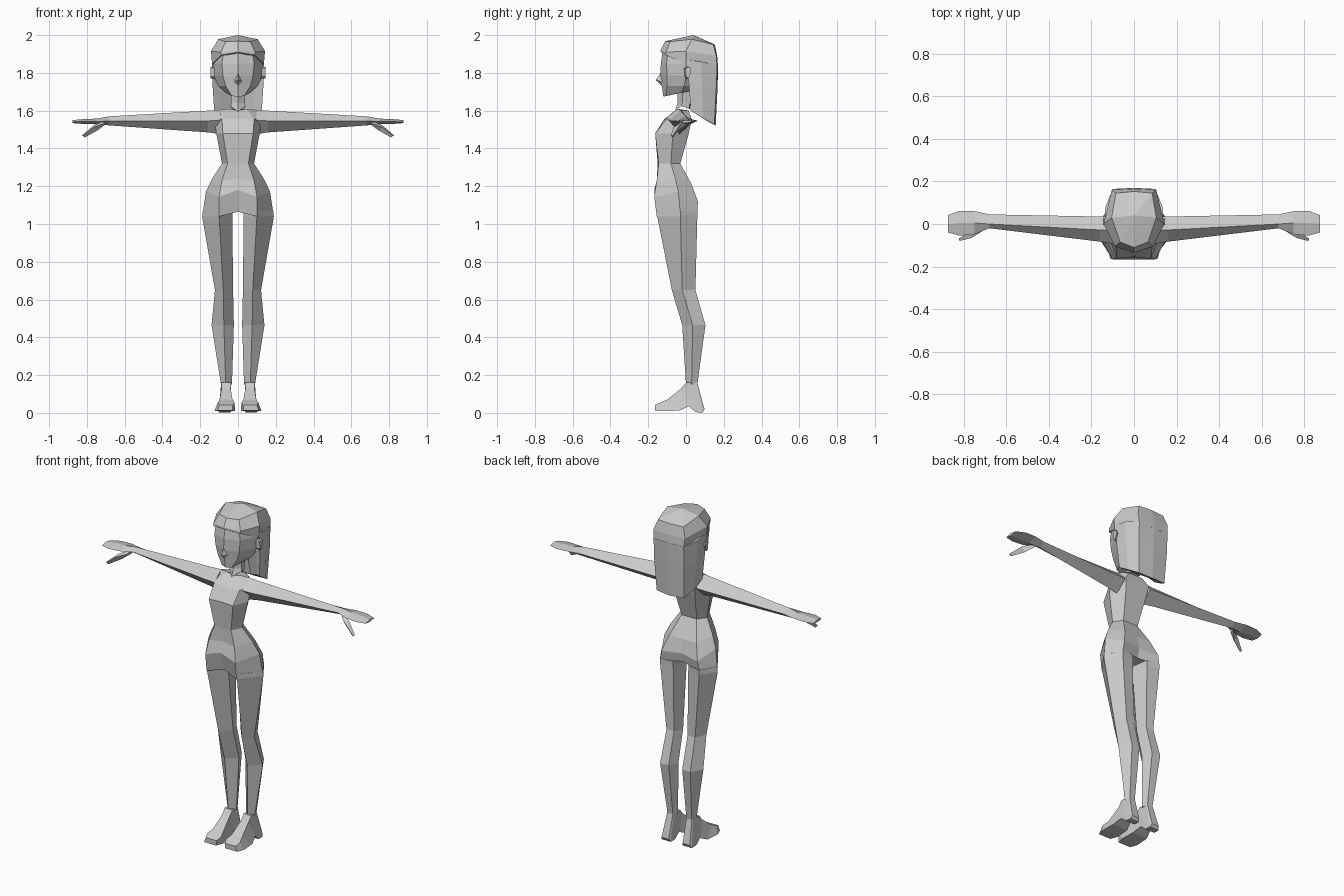
import bpy, bmesh

skin = bpy.data.materials.new("light_grey")
skin.diffuse_color = (0.6, 0.6, 0.6, 1)


def make(name, verts, faces):
    """Create a flat shaded mesh object with outward normals."""
    me = bpy.data.meshes.new(name)
    me.from_pydata(verts, [], faces)
    bm = bmesh.new()
    bm.from_mesh(me)
    bmesh.ops.recalc_face_normals(bm, faces=bm.faces)
    bm.to_mesh(me)
    bm.free()
    me.materials.append(skin)
    ob = bpy.data.objects.new(name, me)
    bpy.context.collection.objects.link(ob)
    return ob


def loft(name, rings, tip=None):
    """Skin a list of equal closed rings and cap both ends."""
    n = len(rings[0])
    verts = [p for r in rings for p in r]
    faces = [(k * n + i, k * n + (i + 1) % n, (k + 1) * n + (i + 1) % n, (k + 1) * n + i)
             for k in range(len(rings) - 1) for i in range(n)]
    last = (len(rings) - 1) * n
    faces.append(tuple(range(n)))
    if tip:
        verts.append(tip)
        faces += [(last + i, last + (i + 1) % n, len(verts) - 1) for i in range(n)]
    else:
        faces.append(tuple(range(last, last + n)))
    return make(name, verts, faces)


def sym(half, z=None):
    """Mirror a half ring (front centre .. back centre) into a full ring."""
    pts = [(p[0], p[1], p[2] if len(p) > 2 else z) for p in half]
    return pts + [(-x, y, h) for x, y, h in pts[-2:0:-1]]


def pair(name, rings):
    """Loft a limb on both sides of the body."""
    for side, s in (("left", 1), ("right", -1)):
        loft(f"{name}_{side}", [[(s * x, y, z) for x, y, z in r] for r in rings])


# Torso from hips to collar
loft("torso", [
    sym([(0, -.13, 1.065), (.10, -.155, 1.04), (.188, -.03, 1.05), (.13, .06, 1.06), (0, .03, 1.075)]),
    sym([(0, -.168, 1.18), (.10, -.168, 1.145), (.17, -.04, 1.17), (.12, .063, 1.12), (0, .045, 1.13)]),
    sym([(0, -.145, 1.24), (.085, -.155, 1.23), (.14, -.055, 1.235), (.09, .03, 1.21), (0, .03, 1.21)]),
    sym([(0, -.15), (.055, -.145), (.085, -.08), (.05, -.03), (0, -.03)], 1.32),
    sym([(0, -.155), (.08, -.163), (.115, -.07), (.07, .015), (0, .015)], 1.48),
    sym([(0, -.115), (.085, -.105), (.125, -.045), (.08, .03), (0, .03)], 1.555),
    sym([(0, -.05, 1.60), (.045, -.045, 1.61), (.10, -.03, 1.603), (.045, .015, 1.60), (0, .015, 1.60)]),
])

# Neck
loft("neck", [
    sym([(0, -.06, 1.595), (.04, -.025, 1.625), (.03, .015, 1.61), (0, .02, 1.61)]),
    sym([(0, -.045), (.036, -.02), (.03, .02), (0, .025)], 1.64),
    sym([(0, -.045), (.04, -.015), (.03, .025), (0, .03)], 1.72),
])

# Head, chin to forehead
loft("head", [
    sym([(0, -.12, 1.675), (.032, -.108, 1.677), (.065, -.025, 1.695), (.04, .05, 1.71), (0, .05, 1.71)]),
    sym([(0, -.128), (.065, -.10), (.105, -.01), (.07, .08), (0, .09)], 1.73),
    sym([(0, -.137), (.08, -.10), (.128, 0), (.085, .10), (0, .12)], 1.785),
    sym([(0, -.133), (.085, -.103), (.131, 0), (.09, .11), (0, .13)], 1.85),
    sym([(0, -.122), (.075, -.095), (.122, 0), (.08, .10), (0, .12)], 1.925),
])

# Nose
make("nose", [(0, -.134, 1.80), (.02, -.126, 1.752), (0, -.127, 1.73), (-.02, -.126, 1.752), (0, -.16, 1.763)],
     [(0, 1, 4), (1, 2, 4), (2, 3, 4), (3, 0, 4), (0, 3, 2, 1)])

# Ears
ear = [(-.012, 1.825), (.012, 1.832), (.02, 1.81), (.005, 1.77), (-.008, 1.78)]
pair("ear", [[(.12, y, z) for y, z in ear], [(.146, y + .008, z) for y, z in ear]])

# Hair cap with fringe, closed by a crown point
loft("hair_cap", [
    sym([(0, -.133, 1.91), (.088, -.108, 1.895), (.137, 0, 1.845), (.10, .165, 1.83), (0, .17, 1.83)]),
    sym([(0, -.135, 1.92), (.09, -.105, 1.91), (.143, 0, 1.915), (.105, .16, 1.89), (0, .165, 1.89)]),
    sym([(0, -.11, 1.968), (.065, -.085, 1.965), (.105, .03, 1.978), (.085, .145, 1.95), (0, .153, 1.95)]),
], tip=(0, .04, 2.0))

# Long hair hanging behind the head, hollow towards the neck
loft("long_hair", [
    sym([(0, .08, 1.86), (.10, .03, 1.87), (.138, .0, 1.87), (.135, .08, 1.86), (.10, .165, 1.84), (0, .17, 1.84)]),
    sym([(0, .08, 1.72), (.09, .04, 1.73), (.135, .015, 1.74), (.128, .085, 1.73), (.10, .16, 1.72), (0, .167, 1.72)]),
    sym([(0, .12, 1.54), (.09, .05, 1.59), (.126, .025, 1.60), (.118, .09, 1.56), (.09, .15, 1.525), (0, .157, 1.52)]),
])

# Arms running into flat hands: x, then (y, z) of top, front, bottom, back
arm = [
    (.09, (-.03, 1.605), (-.095, 1.55), (-.035, 1.475), (.033, 1.54)),
    (.16, (-.028, 1.60), (-.083, 1.546), (-.03, 1.485), (.035, 1.54)),
    (.68, (.0, 1.57), (-.02, 1.545), (.015, 1.522), (.045, 1.548)),
    (.75, (.005, 1.558), (-.048, 1.543), (.005, 1.528), (.06, 1.548)),
    (.82, (.005, 1.555), (-.055, 1.542), (.005, 1.53), (.062, 1.545)),
    (.875, (.0, 1.55), (-.04, 1.54), (.0, 1.534), (.042, 1.542)),
]
pair("arm", [[(x, y, z) for y, z in r] for x, *r in arm])

# Thumbs
pair("thumb", [
    [(.70, -.01, 1.55), (.715, -.035, 1.53), (.705, 0, 1.525)],
    [(.765, -.035, 1.522), (.765, -.066, 1.512), (.745, -.04, 1.495)],
    [(.825, -.068, 1.47), (.82, -.08, 1.468), (.812, -.07, 1.458)],
])

# Legs: front ridge, outer, back outer, back inner, inner
leg = [
    (1.07, (.10, -.155), (.186, -.03), (.13, .062), (.05, .05), (.03, -.04)),
    (1.04, (.10, -.152), (.19, -.03), (.13, .06), (.05, .05), (.03, -.05)),
    (.65, (.078, -.075), (.122, -.02), (.095, .05), (.045, .05), (.026, -.01)),
    (.465, (.075, -.02), (.14, .035), (.10, .103), (.045, .10), (.022, .04)),
    (.15, (.065, .0), (.09, .03), (.08, .06), (.045, .06), (.032, .03)),
]
pair("leg", [[(x, y, z) for x, y in r] for z, *r in leg])

# Feet, heel to toe: bottom y z, top y z, bottom half width, top half width
foot = [
    (.098, .02, .06, .16, .024, .018),
    (.088, .002, .055, .16, .03, .022),
    (.05, .004, .0, .16, .032, .026),
    (.015, .035, -.025, .13, .034, .024),
    (-.035, .012, -.10, .07, .05, .034),
    (-.12, .01, -.135, .055, .054, .045),
    (-.165, .012, -.165, .042, .04, .036),
]
pair("foot", [[(.07 - wb, yb, zb), (.07 + wb, yb, zb), (.063 + wt, yt, zt), (.063 - wt, yt, zt)]
              for yb, zb, yt, zt, wb, wt in foot])
